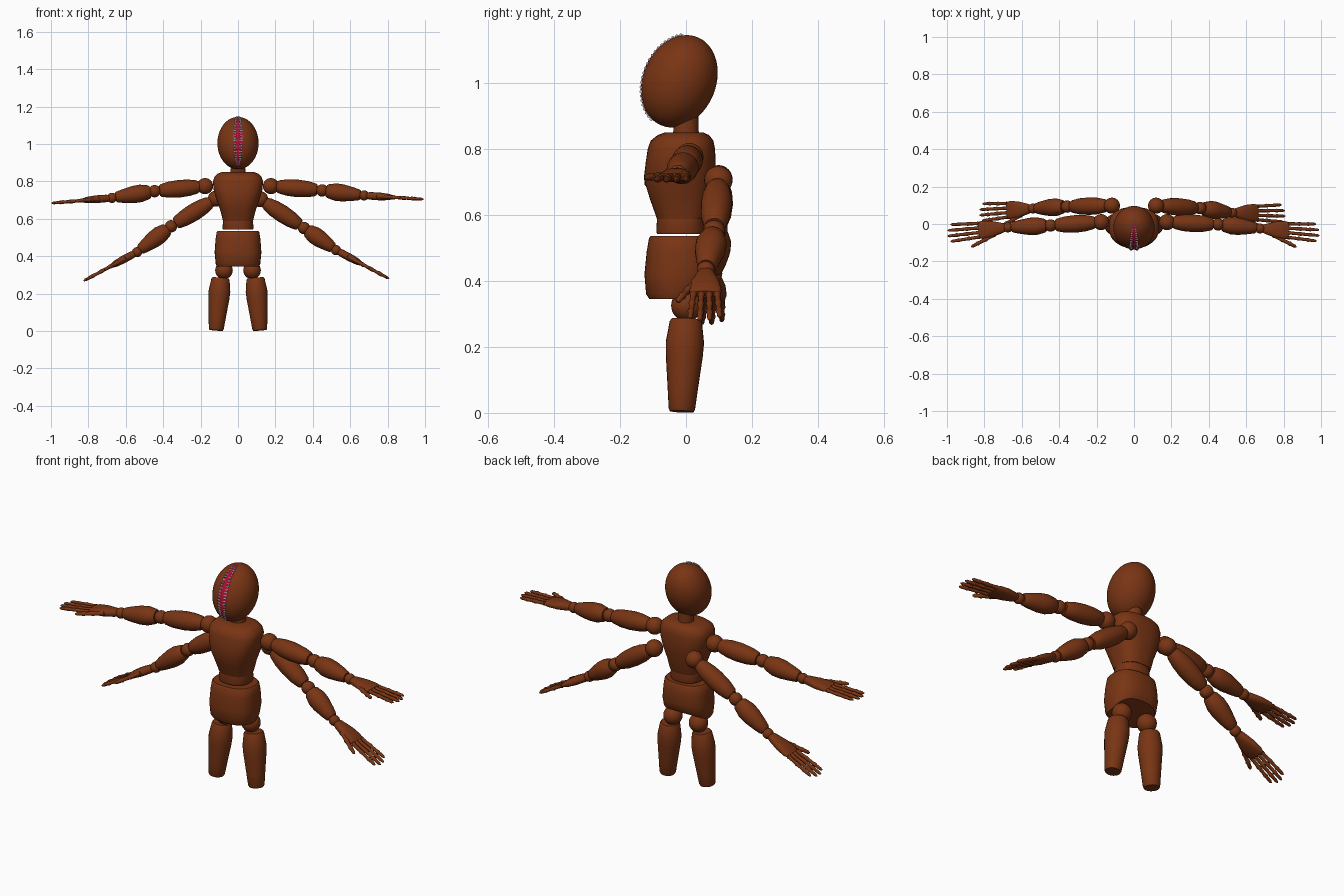
import bpy, bmesh, math
from mathutils import Vector, Matrix

old = bpy.data.objects.get("Cube")
if old:
    bpy.data.objects.remove(old)


def material(name, rgb, rough=0.6):
    m = bpy.data.materials.new(name)
    m.use_nodes = True
    m.diffuse_color = (*rgb, 1)
    bsdf = m.node_tree.nodes["Principled BSDF"]
    bsdf.inputs["Base Color"].default_value = (*rgb, 1)
    bsdf.inputs["Roughness"].default_value = rough
    return m


WOOD = material("brown wood", (0.19, 0.035, 0.007))
RED = material("mouth red", (0.45, 0.005, 0.03))
WHITE = material("tooth grey", (0.6, 0.6, 0.6))


def finish(name, bm, mat):
    bmesh.ops.recalc_face_normals(bm, faces=bm.faces)
    me = bpy.data.meshes.new(name)
    for f in bm.faces:
        f.smooth = True
    bm.to_mesh(me)
    bm.free()
    me.set_sharp_from_angle(angle=math.radians(40))
    me.materials.append(mat)
    ob = bpy.data.objects.new(name, me)
    bpy.context.collection.objects.link(ob)
    return ob


def loft(bm, a, b, profile, u=(1, 0, 0), n=24, power=2.0):
    """Sections (t, radius_u, radius_v, offset_v) along the line a to b."""
    a, b = Vector(a), Vector(b)
    d = (b - a).normalized()
    u = Vector(u)
    u = (u - d * u.dot(d)).normalized()
    v = d.cross(u)
    rings = []
    for sec in profile:
        t, ru = sec[:2]
        rv = sec[2] if len(sec) > 2 else ru
        off = sec[3] if len(sec) > 3 else 0
        ring = []
        for i in range(n):
            ang = math.tau * i / n
            c, s = math.cos(ang), math.sin(ang)
            c = math.copysign(abs(c) ** (2 / power), c)
            s = math.copysign(abs(s) ** (2 / power), s)
            ring.append(bm.verts.new(a.lerp(b, t) + u * ru * c + v * (rv * s + off)))
        rings.append(ring)
    for r0, r1 in zip(rings, rings[1:]):
        for i in range(n):
            j = (i + 1) % n
            bm.faces.new((r0[i], r0[j], r1[j], r1[i]))
    bm.faces.new(rings[0][::-1])
    bm.faces.new(rings[-1])
    return rings


def part(name, a, b, profile, **kw):
    bm = bmesh.new()
    loft(bm, a, b, profile, **kw)
    return finish(name, bm, WOOD)


def ball(name, centre, r):
    bm = bmesh.new()
    bmesh.ops.create_uvsphere(bm, u_segments=24, v_segments=16, radius=r,
                              matrix=Matrix.Translation(centre))
    return finish(name, bm, WOOD)


ORIGIN, UP = (0, 0, 0), (0, 0, 1)

# Trunk: profiles are stacked by height
part("chest", ORIGIN, UP, [
    (0.588, 0.08, 0.074, -0.014), (0.605, 0.084, 0.08, -0.014),
    (0.65, 0.096, 0.092, -0.018), (0.71, 0.118, 0.108, -0.02),
    (0.76, 0.131, 0.106, -0.016), (0.80, 0.134, 0.102, -0.014),
    (0.825, 0.126, 0.095, -0.012), (0.842, 0.108, 0.078, -0.008),
    (0.85, 0.085, 0.058, -0.006)], n=40, power=2.6)
part("waist", ORIGIN, UP, [
    (0.542, 0.08, 0.073, -0.015), (0.55, 0.083, 0.075, -0.015),
    (0.588, 0.08, 0.073, -0.015)], n=40, power=2.3)
part("neck", ORIGIN, UP, [(0.84, 0.04, 0.039), (0.91, 0.037, 0.037)])

bm = bmesh.new()
rings = loft(bm, ORIGIN, UP, [
    (0.345, 0.112, 0.088, -0.023), (0.36, 0.119, 0.098, -0.023),
    (0.42, 0.125, 0.104, -0.022), (0.49, 0.12, 0.099, -0.02),
    (0.53, 0.114, 0.092, -0.02), (0.536, 0.108, 0.087, -0.02)], n=40, power=2.5)
# Rear of the pelvis is raised for the hips
for ring, k in zip(rings, (0.5, 0.45, 0.15)):
    for vert in ring:
        vert.co.z += k * max(0, vert.co.y + 0.02)
finish("pelvis", bm, WOOD)

# Legs end in flat stumps
for side, s in (("left", 1), ("right", -1)):
    ball(side + "_hip_ball", (s * 0.075, 0.002, 0.325), 0.047)
    part(side + "_leg", (s * 0.093, 0, 0.284), (s * 0.117, -0.013, 0.004), [
        (0, 0.044), (0.03, 0.049), (0.25, 0.058), (0.4, 0.056), (0.75, 0.046),
        (0.97, 0.04), (1, 0.036)])

# Head: a sheared ellipsoid
HEAD = Matrix(((0.11, 0, 0, 0), (0, 0.114, 0.022, -0.02),
               (0, 0, 0.14, 1.005), (0, 0, 0, 1)))
bm = bmesh.new()
bmesh.ops.create_uvsphere(bm, u_segments=48, v_segments=32, radius=1, matrix=HEAD)
finish("head", bm, WOOD)


def on_head(s, across, lift):
    """Point on the vertical mouth: s runs chin to crown, across is -1 to 1."""
    phi = math.radians(-65 + 157 * s)
    x = across * 0.24 * math.sin(math.pi * s) ** 0.7
    k = math.sqrt(1 - x * x)
    return HEAD @ (Vector((x, -math.cos(phi) * k, math.sin(phi) * k)) * lift)


# Mouth plate
bm = bmesh.new()
STEPS, COLS = 32, 6
grid = [[bm.verts.new(on_head(0.002 + 0.996 * i / STEPS, 2 * j / COLS - 1, 1.012))
         for j in range(COLS + 1)] for i in range(STEPS + 1)]
for r0, r1 in zip(grid, grid[1:]):
    for j in range(COLS):
        bm.faces.new((r0[j], r0[j + 1], r1[j + 1], r1[j]))
finish("mouth", bm, RED)

# Two rows of pointed teeth
bm = bmesh.new()
TEETH = 24
for i in range(TEETH):
    s = 0.05 + 0.9 * (i + 0.5) / TEETH
    for side in (-1, 1):
        loft(bm, on_head(s, side * 0.85, 1.015), on_head(s, side * 0.25, 1.025),
             [(0, 0.0055), (0.5, 0.004), (1, 0.0006)], n=6)
finish("teeth", bm, WHITE)

# Finger with swollen joints
FINGER = [(0, 0.007), (0.04, 0.011), (0.12, 0.0085), (0.33, 0.0085), (0.4, 0.011),
          (0.47, 0.0085), (0.66, 0.008), (0.72, 0.0105), (0.78, 0.008),
          (0.94, 0.0075), (1, 0.003)]


def hand(name, wrist, tip):
    wrist, tip = Vector(wrist), Vector(tip)
    d = (tip - wrist).normalized()
    size = (tip - wrist).length
    lat = Vector((0, -1, 0))
    lat = (lat - d * lat.dot(d)).normalized()
    place = lambda along, across: wrist + d * size * along + lat * across
    part(name + "_palm", place(0.04, 0), place(0.48, 0), [
        (0, 0.02, 0.016), (0.12, 0.027, 0.02), (0.5, 0.043, 0.021),
        (0.85, 0.049, 0.017), (1, 0.044, 0.011)], u=lat, power=2.5)
    bm = bmesh.new()
    for k, reach in zip((-1.5, -0.5, 0.5, 1.5), (0.93, 0.99, 1.0, 0.96)):
        loft(bm, place(0.46, k * 0.024), place(reach, k * 0.03), FINGER, u=lat, n=12)
    finish(name + "_fingers", bm, WOOD)
    part(name + "_thumb", place(0.22, 0.03), place(0.63, 0.085),
         [(t, r * 1.15) for t, r in FINGER], u=lat, n=12)


def arm(name, shoulder, elbow, wrist, tip):
    ball(name + "_shoulder_ball", shoulder, 0.043)
    part(name + "_upper_arm", shoulder, elbow, [
        (0.11, 0.028), (0.17, 0.036), (0.32, 0.044), (0.5, 0.047), (0.72, 0.043),
        (0.87, 0.034), (0.9, 0.028)])
    ball(name + "_elbow_ball", elbow, 0.033)
    part(name + "_forearm", elbow, wrist, [
        (0.1, 0.03), (0.14, 0.037), (0.32, 0.047), (0.5, 0.046), (0.75, 0.036),
        (0.88, 0.029), (0.91, 0.024)])
    ball(name + "_wrist_ball", wrist, 0.027)
    hand(name, wrist, tip)


# Two pairs of arms
arm("upper_left", (0.176, 0.01, 0.775), (0.45, -0.002, 0.752),
    (0.674, -0.024, 0.725), (0.992, -0.047, 0.705))
arm("upper_right", (-0.176, 0.01, 0.775), (-0.446, -0.008, 0.748),
    (-0.674, -0.018, 0.712), (-0.998, -0.05, 0.684))
arm("lower_left", (0.118, 0.098, 0.705), (0.353, 0.085, 0.551),
    (0.524, 0.06, 0.433), (0.808, 0.057, 0.28))
arm("lower_right", (-0.118, 0.098, 0.708), (-0.358, 0.093, 0.56),
    (-0.54, 0.083, 0.422), (-0.826, 0.062, 0.268))
